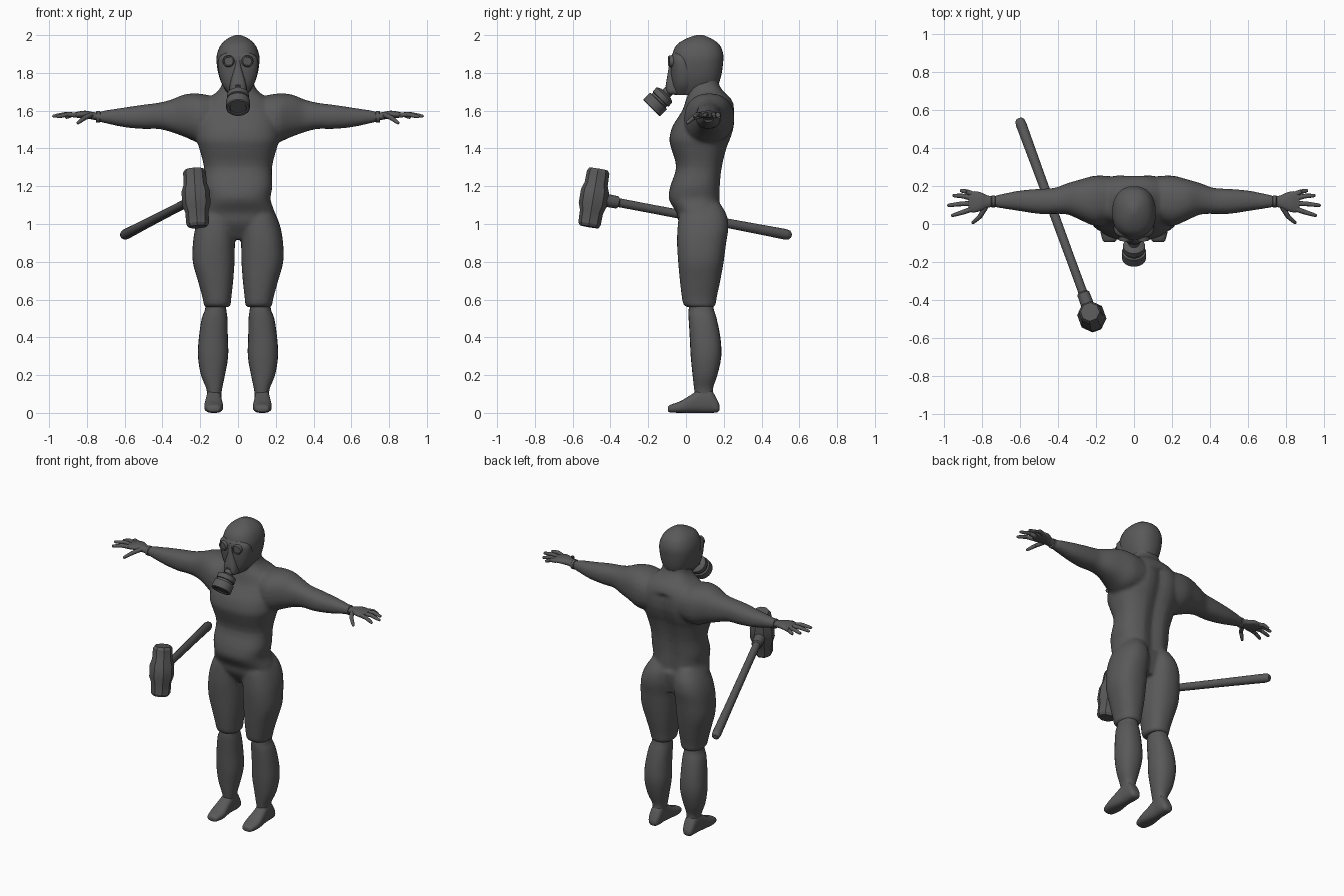
import bpy, bmesh, math
from mathutils import Vector

if "Cube" in bpy.data.objects:
    bpy.data.objects.remove(bpy.data.objects["Cube"])

grey = bpy.data.materials.new("dark_grey")
grey.use_nodes = True
grey.diffuse_color = (0.1, 0.1, 0.1, 1)
grey.node_tree.nodes["Principled BSDF"].inputs["Base Color"].default_value = (0.1, 0.1, 0.1, 1)


def finish(bm, name, angle=40):
    bmesh.ops.recalc_face_normals(bm, faces=bm.faces)
    mesh = bpy.data.meshes.new(name)
    bm.to_mesh(mesh)
    bm.free()
    mesh.materials.append(grey)
    ob = bpy.data.objects.new(name, mesh)
    bpy.context.collection.objects.link(ob)
    bpy.ops.object.select_all(action="DESELECT")
    ob.select_set(True)
    bpy.context.view_layer.objects.active = ob
    bpy.ops.object.shade_smooth_by_angle(angle=math.radians(angle))
    return ob


def skin(bm, loops):
    """Bridge equal vertex loops and cap both ends."""
    rings = [[bm.verts.new(p) for p in loop] for loop in loops]
    n = len(rings[0])
    for a, b in zip(rings, rings[1:]):
        for i in range(n):
            bm.faces.new((a[i], a[(i + 1) % n], b[(i + 1) % n], b[i]))
    bm.faces.new(rings[0][::-1])
    bm.faces.new(rings[-1])


def refine(rows, steps=3):
    """Smooth interpolation between measured cross-sections."""
    out = []
    for i in range(len(rows) - 1):
        p0, p1, p2, p3 = (rows[min(max(k, 0), len(rows) - 1)] for k in range(i - 1, i + 3))
        for s in range(steps):
            t = s / steps
            out.append([b + t * (c - a) / 2 + t * t * (a - 2.5 * b + 2 * c - d / 2)
                        + t ** 3 * (1.5 * (b - c) + (d - a) / 2)
                        for a, b, c, d in zip(p0, p1, p2, p3)])
    return out + [list(rows[-1])]


def loft(bm, rows, axis="z", side=1, power=2.3, n=24):
    """Rows are (position, low and high of one cross axis, low and high of the other)."""
    loops = []
    for t, a0, a1, b0, b1 in refine(rows):
        loop = []
        for i in range(n):
            ang = 2 * math.pi * i / n
            c, s = math.cos(ang), math.sin(ang)
            a = (a0 + a1) / 2 + (a1 - a0) / 2 * math.copysign(abs(c) ** (2 / power), c)
            b = (b0 + b1) / 2 + (b1 - b0) / 2 * math.copysign(abs(s) ** (2 / power), s)
            x, y, z = {"z": (a, b, t), "x": (t, a, b), "y": (a, t, b)}[axis]
            loop.append((side * x, y, z))
        loops.append(loop)
    skin(bm, loops)


def turned(bm, start, end, profile, n=24, up=(0, 0, 1), spin=0):
    """Round part along a line; profile is (fraction of length, radius)."""
    start, end = Vector(start), Vector(end)
    d = (end - start).normalized()
    u = d.cross(Vector(up)).normalized()
    v = u.cross(d)
    skin(bm, [[start.lerp(end, f) + r * (u * math.cos(2 * math.pi * i / n + spin)
               + v * math.sin(2 * math.pi * i / n + spin)) for i in range(n)] for f, r in profile])


# Body: torso, neck, arms and thighs fused into one skin
torso = [(.92, .12, .02, .16), (1.0, .2, -.035, .18), (1.06, .195, -.05, .185),
         (1.13, .172, -.09, .185), (1.2, .182, -.083, .185), (1.3, .18, -.052, .195),
         (1.4, .205, -.078, .22), (1.45, .22, -.088, .24), (1.52, .22, -.07, .26),
         (1.6, .21, -.02, .26), (1.66, .165, 0, .24), (1.7, .11, .015, .2),
         (1.74, .085, .02, .175), (1.8, .08, .02, .17)]
arm = [(.1, .02, .25, 1.45, 1.67), (.2, -.01, .255, 1.43, 1.69), (.28, .02, .235, 1.46, 1.687),
       (.35, .05, .215, 1.485, 1.66), (.42, .053, .19, 1.503, 1.642), (.5, .053, .185, 1.503, 1.632),
       (.6, .068, .176, 1.512, 1.617), (.7, .083, .157, 1.533, 1.602), (.74, .09, .147, 1.542, 1.592)]
thigh = [(.56, .045, .176, .005, .15), (.575, .038, .182, -.015, .158), (.61, .035, .188, -.022, .163),
         (.7, .025, .213, -.033, .182), (.8, .018, .24, -.042, .2), (.9, .016, .239, -.048, .213),
         (.98, .012, .226, -.045, .225), (1.05, .015, .2, -.035, .215), (1.11, .03, .16, 0, .18)]
bm = bmesh.new()
loft(bm, [(z, -w, w, f, b) for z, w, f, b in torso], power=2.5, n=40)
# Spine furrow
for v in bm.verts:
    if v.co.y > .1 and abs(v.co.x) < .07 and 1.08 < v.co.z < 1.62:
        v.co.y -= .022 * (1 - abs(v.co.x) / .07)
for s in (-1, 1):
    loft(bm, arm, "x", s)
    loft(bm, thigh, "z", s)
body = finish(bm, "body")
remesh = body.modifiers.new("fuse", "REMESH")
remesh.mode = "VOXEL"
remesh.voxel_size = .01
remesh.use_smooth_shade = True
soften = body.modifiers.new("soften", "SMOOTH")
soften.factor = .5
soften.iterations = 6

# Calves, feet, hands
calf = [(.08, .09, .162, .05, .15), (.13, .084, .168, .043, .143), (.2, .069, .196, .035, .166),
        (.3, .052, .212, .025, .187), (.4, .054, .207, .02, .182), (.5, .056, .192, .014, .162),
        (.545, .062, .175, .014, .148), (.6, .066, .17, .02, .14)]
foot = [(-.096, .11, .15, .01, .028), (-.085, .092, .165, .003, .042), (-.03, .079, .178, 0, .062),
        (.03, .084, .174, 0, .098), (.08, .088, .168, 0, .128), (.13, .086, .166, 0, .125),
        (.165, .094, .16, .003, .07), (.178, .11, .145, .015, .04)]
palm = [(.735, .093, .145, 1.545, 1.588), (.77, .085, .15, 1.553, 1.593), (.81, .068, .168, 1.56, 1.6),
        (.85, .06, .172, 1.562, 1.594), (.872, .075, .16, 1.566, 1.588)]
fingers = [((.85, .158), (.88, .17), (.915, .177), 1.562), ((.85, .135), (.9, .147), (.955, .15), 1.567),
           ((.85, .108), (.91, .106), (.983, .097), 1.57), ((.85, .08), (.9, .062), (.962, .043), 1.567),
           ((.78, .09), (.81, .04), (.852, .003), 1.532)]
for s, side in ((-1, "right"), (1, "left")):
    bm = bmesh.new()
    loft(bm, calf, "z", s)
    finish(bm, side + "_calf")
    bm = bmesh.new()
    loft(bm, foot, "y", s, 2.6)
    finish(bm, side + "_foot")
    bm = bmesh.new()
    loft(bm, palm, "x", s)
    for root, knuckle, tip, z in fingers:
        mid = (s * knuckle[0], knuckle[1], (1.582 + z) / 2 + .006)
        turned(bm, (s * root[0], root[1], 1.576), mid, [(0, .014), (1, .0125), (1.1, .009)], 10)
        turned(bm, mid, (s * tip[0], tip[1], z), [(-.15, .008), (0, .0125), (.7, .01), (.93, .008), (1, .003)], 10)
    finish(bm, side + "_hand")
    bm = bmesh.new()
    turned(bm, (s * .728, .119, 1.567), (s * .752, .119, 1.568),
           [(0, .026), (.15, .031), (.85, .031), (1, .026)])
    finish(bm, side + "_wristband")

# Hooded head
head = [(1.685, .05, -.03, .1), (1.72, .075, -.05, .16), (1.78, .1, -.068, .185),
        (1.85, .113, -.075, .196), (1.9, .111, -.072, .197), (1.95, .09, -.048, .177),
        (1.983, .053, .005, .132), (2.0, .015, .055, .09)]
bm = bmesh.new()
loft(bm, [(z, -w, w, f, b) for z, w, f, b in head], n=32)
finish(bm, "head")

# Mask shell and its snout ridge
shell = [(1.682, .04, -.06, .03), (1.73, .08, -.072, .05), (1.79, .101, -.08, .06),
         (1.85, .107, -.082, .04), (1.885, .098, -.08, .02), (1.905, .07, -.07, 0)]
snout = [(1.685, .03, -.09, -.01), (1.7, .044, -.104, -.01), (1.74, .043, -.106, -.01),
         (1.79, .03, -.098, -.01), (1.84, .016, -.09, -.01), (1.89, .012, -.08, -.01)]
for name, rows, power in (("mask_shell", shell, 2.3), ("mask_snout", snout, 3.5)):
    bm = bmesh.new()
    loft(bm, [(z, -w, w, f, b) for z, w, f, b in rows], power=power)
    finish(bm, name)

# Goggle rims with recessed lenses
for s, side in ((-1, "right"), (1, "left")):
    bm = bmesh.new()
    turned(bm, (s * .044, -.045, 1.862), (s * .052, -.092, 1.862),
           [(0, .031), (.85, .031), (1, .027), (1, .022), (.88, .021)])
    finish(bm, side + "_goggle")

# Filter canister on a short threaded neck
bm = bmesh.new()
turned(bm, (0, -.06, 1.735), (0, -.125, 1.672), [(0, .034), (.4, .034), (.4, .028), (1, .028)])
finish(bm, "filter_neck")
bm = bmesh.new()
turned(bm, (0, -.105, 1.692), (0, -.183, 1.613),
       [(0, .034), (.08, .052), (.12, .058), (.38, .058), (.4, .052), (.5, .052), (.52, .063),
        (.96, .063), (1, .058), (1, .045), (.95, .042)], 28)
finish(bm, "filter_canister")

# Sledgehammer: handle, collar and eight-sided head
butt, eye = Vector((-.605, .555, .94)), Vector((-.222, -.488, 1.138))
along = (butt - eye).normalized()
bm = bmesh.new()
turned(bm, butt, eye, [(0, .014), (.008, .024), (.03, .028), (.3, .025), (.7, .023), (1, .024)], 16)
finish(bm, "hammer_handle")
bm = bmesh.new()
turned(bm, eye + along * .14, eye, [(0, .026), (.05, .033), (1, .036)], 16)
finish(bm, "hammer_collar")
bm = bmesh.new()
up = (Vector((0, 0, 1)) - along * along.z).normalized()
turned(bm, eye - up * .155, eye + up * .155,
       [(0, .05), (.05, .06), (.26, .062), (.38, .075), (.62, .075), (.74, .062), (.95, .06), (1, .05)],
       8, along, math.pi / 8)
finish(bm, "hammer_head", 20)
